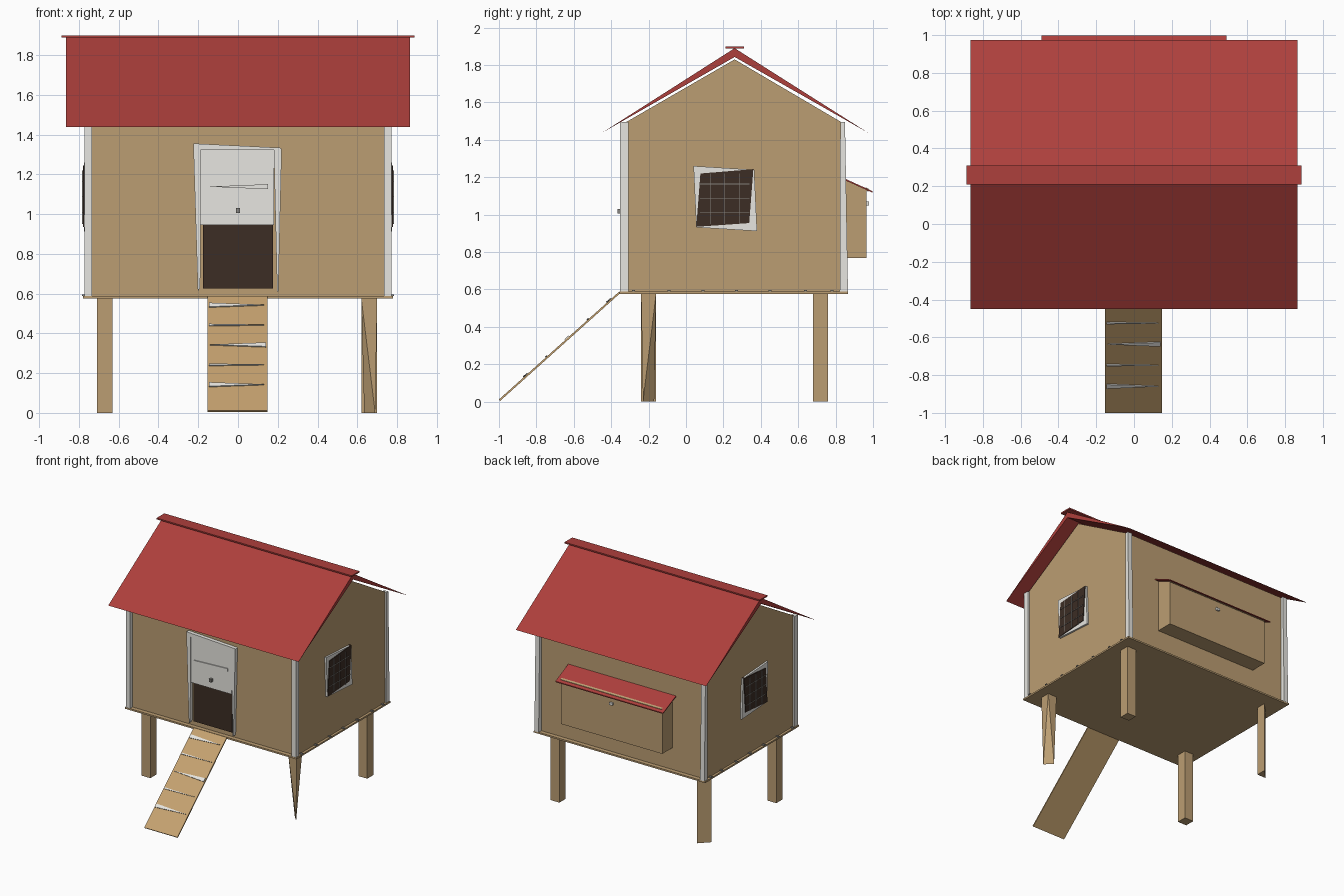
import bpy
from mathutils import Vector


def mat(name, rgb):
    m = bpy.data.materials.new(name)
    m.diffuse_color = (*rgb, 1)
    return m


WOOD = mat("wood", (0.50, 0.34, 0.17))
RAMP = mat("ramp_wood", (0.56, 0.36, 0.16))
RED = mat("red_roof", (0.42, 0.05, 0.045))
WHITE = mat("white_trim", (0.80, 0.79, 0.75))
DARK = mat("dark_opening", (0.045, 0.026, 0.018))
METAL = mat("metal", (0.25, 0.24, 0.22))


def mesh(name, verts, faces, m):
    me = bpy.data.meshes.new(name)
    me.from_pydata(verts, [], faces)
    me.materials.append(m)
    ob = bpy.data.objects.new(name, me)
    bpy.context.collection.objects.link(ob)
    bpy.context.view_layer.objects.active = ob
    ob.select_set(True)
    bpy.ops.object.mode_set(mode='EDIT')
    bpy.ops.mesh.select_all(action='SELECT')
    bpy.ops.mesh.normals_make_consistent(inside=False)
    bpy.ops.object.mode_set(mode='OBJECT')
    ob.select_set(False)
    return ob


def prism(name, pts, axis, a, b, m):
    """Extrude a 2D outline along an axis from a to b."""
    def place(p, t):
        q = list(p)
        q.insert(axis, t)
        return q
    n = len(pts)
    verts = [place(p, t) for t in (a, b) for p in pts]
    faces = [tuple(range(n)), tuple(range(n, 2 * n))]
    faces += [(i, (i + 1) % n, n + (i + 1) % n, n + i) for i in range(n)]
    return mesh(name, verts, faces, m)


def box(name, x, y, z, m):
    return prism(name, [(x[0], y[0]), (x[1], y[0]), (x[1], y[1]), (x[0], y[1])], 2, z[0], z[1], m)


# House body with gabled ends, and the floor
prism("house_walls", [(-0.32, 0.585), (0.83, 0.585), (0.83, 1.495), (0.26, 1.83), (-0.32, 1.495)],
      0, -0.76, 0.76, WOOD)
box("floor", (-0.78, 0.78), (-0.355, 0.865), (0.575, 0.588), WOOD)

# Roof, thinning towards the eaves, and ridge cap
prism("roof", [(-0.45, 1.437), (0.26, 1.843), (0.975, 1.437), (0.26, 1.89)], 0, -0.866, 0.866, RED)
box("ridge_cap", (-0.888, 0.888), (0.21, 0.31), (1.888, 1.899), RED)

# Corner trims
for s in (-1, 1):
    xr = sorted((s * 0.735, s * 0.773))
    box("front_corner_trim", xr, (-0.353, -0.308), (0.588, 1.495), WHITE)
    prism("back_corner_trim", [(0.822, 0.588), (0.866, 0.588), (0.85, 1.495), (0.825, 1.495)],
          0, xr[0], xr[1], WHITE)

# Legs: two square, one split to a triangle, one wedge-shaped
box("front_left_leg", (-0.71, -0.63), (-0.24, -0.16), (0, 0.577), WOOD)
box("back_right_leg", (0.62, 0.70), (0.68, 0.76), (0, 0.577), WOOD)
prism("back_left_leg", [(-0.71, 0.68), (-0.63, 0.68), (-0.63, 0.76)], 2, 0, 0.577, WOOD)
mesh("front_right_leg",
     [(0.62, -0.24, 0.577), (0.70, -0.24, 0.577), (0.70, -0.16, 0.577), (0.62, -0.16, 0.577),
      (0.635, -0.17, 0), (0.69, -0.23, 0)],
     [(0, 1, 2, 3), (0, 1, 5), (0, 5, 4, 3), (1, 2, 5), (2, 3, 4, 5)][:2] +
     [(0, 5, 4), (0, 4, 3), (1, 2, 5), (2, 4, 5), (2, 3, 4)], WOOD)

# Doorway, raised door and its frame
box("door_opening", (-0.175, 0.175), (-0.33, -0.318), (0.625, 0.95), DARK)
box("door_panel", (-0.19, 0.18), (-0.342, -0.318), (0.945, 1.325), WHITE)
prism("door_frame_left", [(-0.225, 1.355), (-0.188, 1.33), (-0.19, 0.63), (-0.202, 0.61)],
      1, -0.35, -0.318, WHITE)
prism("door_frame_right", [(0.18, 1.33), (0.22, 1.33), (0.203, 0.61), (0.197, 0.61)],
      1, -0.35, -0.318, WHITE)
prism("door_frame_top", [(-0.225, 1.355), (0.22, 1.333), (0.18, 1.322), (-0.19, 1.322)],
      1, -0.35, -0.318, WHITE)
prism("door_batten", [(-0.155, 1.138), (0.15, 1.125), (0.15, 1.15)], 1, -0.35, -0.34, WHITE)
box("door_knob", (-0.01, 0.01), (-0.365, -0.34), (1.005, 1.03), METAL)

# Ramp with tapered rungs
top, foot = Vector((-0.358, 0.588)), Vector((-1.0, 0.012))
up = Vector((-(top - foot).y, (top - foot).x)).normalized() * 0.01
prism("ramp", [foot, top, top - up, foot - up], 0, -0.153, 0.148, RAMP)
along = (top - foot).normalized()
for i, z in enumerate((0.14, 0.24, 0.34, 0.44, 0.54)):
    c = foot + (top - foot) * ((z - foot.y) / (top.y - foot.y))
    w = along * (0.015 if i % 2 == 0 else 0.006)
    wide, tip = (-0.145, 0.13) if i != 2 else (0.14, -0.14)
    verts = []
    for h in (0, 0.6):
        for x, p in ((wide, c - w), (wide, c + w), (tip, c)):
            q = p + up * h
            verts.append((x, q.x, q.y))
    mesh("ramp_rung", verts, [(0, 1, 2), (3, 4, 5), (0, 1, 4, 3), (1, 2, 5, 4), (2, 0, 3, 5)], WHITE)

# Side windows with frame, dark pane and wire grid
for s in (-1, 1):
    prism("window_frame", [(0.04, 1.26), (0.365, 1.24), (0.38, 0.912), (0.055, 0.932)],
          0, s * 0.755, s * 0.775, WHITE)
    prism("window_pane", [(0.077, 1.22), (0.36, 1.243), (0.338, 0.955), (0.055, 0.935)],
          0, s * 0.755, s * 0.780, DARK)
    xr = sorted((s * 0.77, s * 0.784))
    for k in range(3):
        y, z = 0.13 + 0.077 * k, 1.01 + 0.077 * k
        box("window_wire_upright", xr, (y - 0.0015, y + 0.0015), (0.95, 1.22), METAL)
        box("window_wire_cross", xr, (0.075, 0.34), (z - 0.0015, z + 0.0015), METAL)

# Nesting box on the back with sloping lid
box("nest_box", (-0.46, 0.46), (0.82, 0.965), (0.768, 1.14), WOOD)
prism("nest_lid", [(0.825, 1.195), (0.998, 1.117), (0.998, 1.125), (0.825, 1.204)],
      0, -0.49, 0.49, RED)
prism("nest_lid_strip", [(0.96, 1.13), (0.975, 1.123), (0.975, 1.139), (0.96, 1.146)],
      0, -0.46, 0.46, WOOD)
prism("nest_box_cheek", [(0.825, 1.14), (0.965, 1.14), (0.825, 1.195)], 0, -0.46, 0.46, WOOD)
box("nest_knob", (-0.015, 0.015), (0.96, 0.978), (1.05, 1.07), WHITE)

# Nail heads along the floor edge
for s in (-1, 1):
    for y in (-0.28, -0.09, 0.09, 0.27, 0.45, 0.64, 0.78):
        xr = sorted((s * 0.755, s * 0.785))
        box("floor_nail", xr, (y - 0.008, y + 0.008), (0.588, 0.596), METAL)
